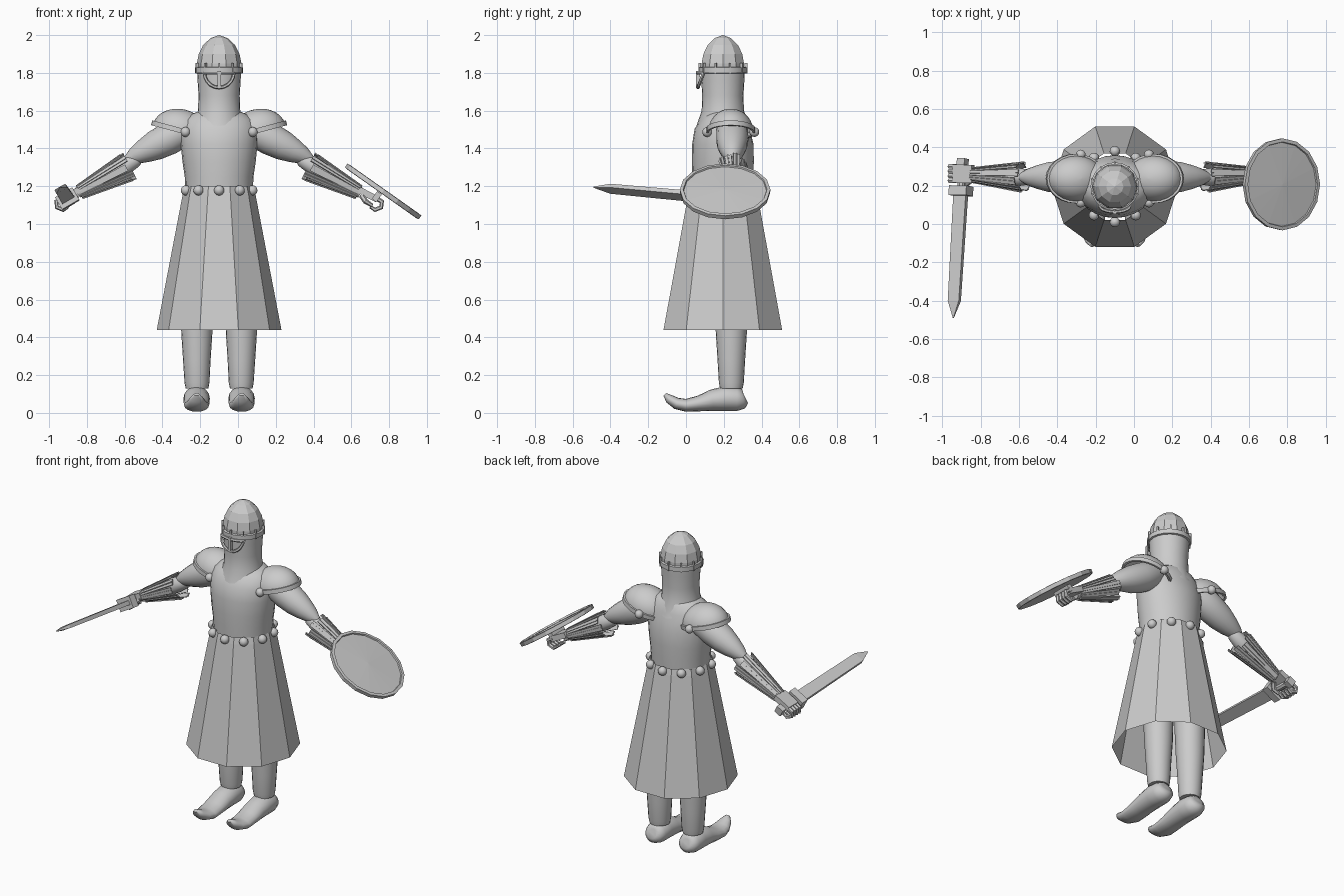
import bpy, bmesh
from math import sin, cos, pi, radians
from mathutils import Vector as V

if "Cube" in bpy.data.objects:
    bpy.data.objects.remove(bpy.data.objects["Cube"])

CX, CY = -0.10, 0.195   # body axis


def mesh(name, verts, faces, smooth=True, angle=40):
    me = bpy.data.meshes.new(name)
    me.from_pydata([tuple(v) for v in verts], [], faces)
    bm = bmesh.new()
    bm.from_mesh(me)
    bmesh.ops.recalc_face_normals(bm, faces=bm.faces)
    bm.to_mesh(me)
    bm.free()
    if smooth:
        for p in me.polygons:
            p.use_smooth = True
        me.set_sharp_from_angle(angle=radians(angle))
    ob = bpy.data.objects.new(name, me)
    bpy.context.collection.objects.link(ob)
    return ob


def loft(name, pts, radii, n=20, up=(0, 1, 0), axis=None, phase=0, caps=(1, 1), smooth=True, angle=40):
    """Elliptical rings along a path; radii are numbers or (across, up) pairs."""
    pts, up, verts, faces = [V(p) for p in pts], V(up), [], []
    last = len(pts) - 1
    for i, p in enumerate(pts):
        t = V(axis) if axis else pts[min(i + 1, last)] - pts[max(i - 1, 0)]
        a = up.cross(t).normalized()
        b = t.cross(a).normalized()
        r = radii[i] if isinstance(radii[i], tuple) else (radii[i], radii[i])
        for k in range(n):
            w = 2 * pi * k / n + phase
            verts.append(p + a * r[0] * cos(w) + b * r[1] * sin(w))
    for i in range(last):
        for k in range(n):
            j = (k + 1) % n
            faces.append((i * n + k, i * n + j, i * n + n + j, i * n + n + k))
    if caps[0]:
        faces.append(tuple(range(n)))
    if caps[1]:
        faces.append(tuple(range(last * n, last * n + n)))
    return mesh(name, verts, faces, smooth, angle)


def lathe(name, centre, axis, prof, up=(0, 1, 0), **kw):
    c, ax = V(centre), V(axis).normalized()
    return loft(name, [c + ax * h for r, h in prof], [r for r, h in prof], up=up, axis=ax, **kw)


def box(name, c, size, x, y):
    x, y = V(x).normalized(), V(y).normalized()
    z = x.cross(y).normalized()
    vs = [V(c) + x * (i * size[0] / 2) + y * (j * size[1] / 2) + z * (k * size[2] / 2)
          for i in (-1, 1) for j in (-1, 1) for k in (-1, 1)]
    fs = [(0, 1, 3, 2), (4, 5, 7, 6), (0, 1, 5, 4), (2, 3, 7, 6), (0, 2, 6, 4), (1, 3, 7, 5)]
    return mesh(name, vs, fs, smooth=False)


def ball(name, c, r):
    prof = [(r * max(sin(pi * i / 8), 0.01), -r * cos(pi * i / 8)) for i in range(9)]
    return lathe(name, c, (0, 0, 1), prof, n=12, angle=60)


def polar(w, r, z):   # angle measured from the front
    return V((CX + r * sin(w), CY - r * cos(w), z))


# Torso, lofted ellipses
sec = [(1.16, .178, .158), (1.25, .182, .162), (1.33, .194, .164), (1.42, .203, .163),
       (1.49, .205, .150), (1.545, .19, .125), (1.58, .15, .105), (1.60, .10, .09)]
loft("torso", [(CX, CY + (.012 if z > 1.5 else 0), z) for z, a, b in sec],
     [(a, b) for z, a, b in sec], n=24)

# Ten-panel skirt with round studs on the waist
lathe("skirt", (CX, CY, 0), (0, 0, 1), [(.33, .44), (.192, 1.16), (.182, 1.20)],
      n=10, caps=(0, 0), smooth=False)
for i in range(10):
    ball("waist_stud", polar(i * pi / 5, .185, 1.178), .027)

# Mail hood with pointed collar front and back
hood = lathe("hood", (CX, CY, 0), (0, 0, 1),
             [(.128, 1.553), (.112, 1.60), (.109, 1.68), (.114, 1.76), (.117, 1.82)],
             n=24, angle=60)
for v in hood.data.vertices[:24]:
    c = abs(v.co.y - CY) / .128
    v.co.z -= .055 * c ** 4
    v.co.y += (v.co.y - CY) * .15 * c ** 4

# Faceted pointed helmet, brow band and band ribs
lathe("helmet", (CX, CY, 0), (0, 0, 1),
      [(.118, 1.80), (.118, 1.85), (.108, 1.90), (.085, 1.947), (.045, 1.984), (.002, 2.0)],
      n=10, smooth=False)
lathe("helmet_band", (CX, CY, 0), (0, 0, 1),
      [(.117, 1.797), (.127, 1.80), (.127, 1.828), (.117, 1.832)], n=20, caps=(0, 0))
for i in range(10):
    w = i * pi / 5
    box("band_rib", polar(w, .123, 1.825), (.008, .014, .055), (cos(w), sin(w), 0), (sin(w), -cos(w), 0))

# Eye guard: lower arc, upper bar and nose bar
arc = [(CX - .078 * cos(pi * i / 10), .093 - .030 * sin(pi * i / 10), 1.80 - .078 * sin(pi * i / 10))
       for i in range(11)]
loft("eye_guard", arc, [.009] * 11, n=6)
brow = [(x, .093 - .030 * sin(pi * i / 10), 1.798) for i, (x, y, z) in enumerate(arc)]
loft("eye_guard_bar", brow, [.009] * 11, n=6, up=(0, 0, 1))
box("nose_guard", (CX, .063, 1.765), (.018, .02, .09), (1, 0, 0), (0, 1, 0))


def limbs(s):
    def P(dx, y, z):
        return V((CX + s * dx, y, z))

    # Leg
    loft("leg", [P(.115, .235, .98), P(.118, .238, .6), P(.118, .24, .42), P(.118, .24, .28), P(.117, .24, .16),
                 P(.117, .24, .13)], [.085, .088, .082, .073, .066, .06], n=20)
    # Curled-toe shoe: (y, z centre, half width, half height)
    shoe = [(.315, .08, .03, .03), (.305, .075, .055, .052), (.27, .073, .068, .063),
            (.21, .076, .07, .066), (.14, .067, .069, .057), (.07, .050, .068, .042),
            (.0, .040, .066, .034), (-.05, .050, .054, .031), (-.09, .075, .036, .024),
            (-.112, .098, .014, .010)]
    loft("shoe", [P(.119, y, z) for y, z, a, b in shoe], [(a, b) for y, z, a, b in shoe],
         n=16, up=(0, 0, 1), angle=60)

    # Upper arm and forearm
    y = .245
    arm = [(.13, 1.53, .06), (.20, 1.49, .085), (.27, 1.45, .086), (.34, 1.415, .079),
           (.40, 1.385, .063), (.45, 1.36, .045), (.49, 1.338, .022)]
    loft("upper_arm", [P(a, y, z) for a, z, r in arm], [r for a, z, r in arm], n=18)
    fore = [(.41, 1.355, .018), (.44, 1.34, .038), (.50, 1.305, .047), (.58, 1.26, .045),
            (.66, 1.213, .038), (.75, 1.165, .028)]
    loft("forearm", [P(a, y, z) for a, z, r in fore], [r for a, z, r in fore], n=16)

    # Gauntlet cuff: flared overlapping strips, each with a narrow raised rib
    c0, c1 = P(.472, y, 1.308), P(.74, y + .01, 1.168)
    f = (c1 - c0).normalized()
    side = V((0, 1, 0))
    top = side.cross(f).normalized()
    for i in range(10):
        w = 2 * pi * (i + .5) / 10
        out = top * cos(w) + side * sin(w)
        tan = side * cos(w) - top * sin(w)
        start = c0 + f * (.02 * (i % 2))
        for nm, w0, w1, lift in (("cuff_strip", .019, .012, .003), ("cuff_rib", .003, .002, .008)):
            vs = [p + out * (r + h) + tan * k * hw
                  for p, r, hw in ((start, .074, w0), (c1, .034, w1))
                  for h in (-.003, lift) for k in (-1, 1)]
            mesh(nm, vs, [(0, 1, 3, 2), (4, 5, 7, 6), (0, 1, 5, 4), (2, 3, 7, 6), (0, 2, 6, 4), (1, 3, 7, 5)],
                 smooth=False)

    # Hand: palm, four curled fingers and thumb
    box("palm", P(.79, .262, 1.155), (.11, .095, .034), f, side)
    for k in range(4):
        fy = .226 + k * .025
        loft("finger", [P(.83, fy, 1.137), P(.862, fy, 1.118), P(.858, fy, 1.088),
                        P(.825, fy, 1.075), P(.800, fy, 1.092)], [.013, .013, .012, .012, .009], n=6)
    loft("thumb", [P(.755, .225, 1.15), P(.775, .205, 1.12), P(.81, .212, 1.098)],
         [.015, .014, .01], n=6)

    # Shoulder plate: tilted half dome, rim band and rivets
    ax = V((-s * sin(radians(15)), 0, cos(radians(15))))
    c = P(.205, .237, 1.49)
    ring = [i * pi / 14 for i in range(8)]
    loft("shoulder_plate", [c + ax * .118 * sin(w) for w in ring],
         [(max(.15 * cos(w), .002), max(.12 * cos(w), .002)) for w in ring],
         n=24, axis=ax, caps=(0, 1))
    loft("shoulder_rim", [c + ax * h for h in (-.008, -.008, .018, .018)],
         [(.146, .117), (.159, .129), (.159, .129), (.146, .117)], n=24, axis=ax, caps=(0, 0))
    for ry in (.112, .362):
        ball("shoulder_rivet", P(.178, ry, 1.487), .026)


for s in (-1, 1):
    limbs(s)

# Sword along the right hand's grip line
tip, pommel = V((-.943, -.49, 1.195)), V((-.893, .34, 1.118))
d = (tip - pommel).normalized()
flat = V((.5, 0, -.87))
L = (tip - pommel).length
wide = flat.cross(d)
loft("blade", [pommel + d * h for h in (.17, L - .09, L)],
     [(.053, .019), (.047, .016), (.003, .003)], n=4, up=flat, phase=pi / 4, axis=d, smooth=False)
box("crossguard", pommel + d * .168, (.105, .05, .075), wide, d)
loft("sword_grip", [pommel + d * h for h in (.02, .17)], [.02, .02], n=8, up=flat)
box("pommel", pommel + d * .016, (.046, .034, .046), wide, d)

# Round shield with faceted face and raised rim
normal = V((.576, 0, .817))
lathe("shield", (.768, .207, 1.172), normal,
      [(.002, -.010), (.225, -.014), (.238, -.012), (.240, .012), (.222, .014), (.219, .006), (.002, .014)],
      n=16, smooth=False)
box("shield_strap", (.735, .25, 1.145), (.03, .12, .05), (.817, 0, -.576), (0, 1, 0))
